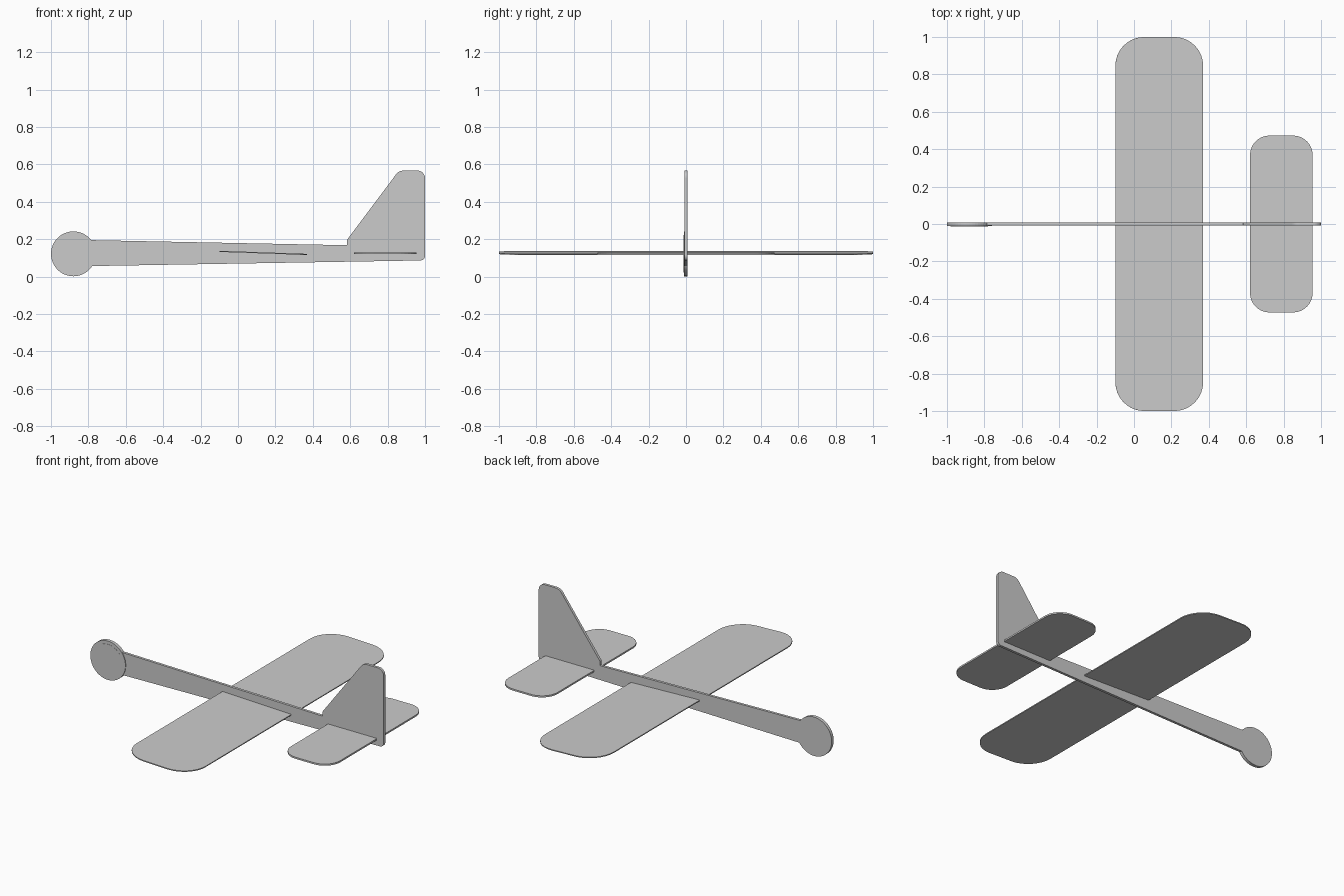
import bpy, bmesh, math
from mathutils import Vector, Matrix

if "Cube" in bpy.data.objects:
    bpy.data.objects.remove(bpy.data.objects["Cube"], do_unlink=True)

grey = bpy.data.materials.new("plain grey")
grey.use_nodes = True
grey.diffuse_color = (0.6, 0.6, 0.6, 1)
grey.node_tree.nodes["Principled BSDF"].inputs["Base Color"].default_value = (0.6, 0.6, 0.6, 1)


def rounded(corners, steps=8):
    """Outline from (x, y, radius) corners, each replaced by a tangent arc."""
    out = []
    for i, (x, y, r) in enumerate(corners):
        p = Vector((x, y))
        a = (Vector(corners[i - 1][:2]) - p).normalized()
        b = (Vector(corners[(i + 1) % len(corners)][:2]) - p).normalized()
        if r == 0:
            out.append(p)
            continue
        half = a.angle(b) / 2
        centre = p + (a + b).normalized() * (r / math.sin(half))
        start = p + a * (r / math.tan(half)) - centre
        end = p + b * (r / math.tan(half)) - centre
        sweep = start.angle_signed(end)
        for k in range(steps + 1):
            out.append(centre + Matrix.Rotation(-sweep * k / steps, 2) @ start)
    return out


def plate(name, outline, thickness, matrix):
    """Flat sheet cut to an outline, centred on its own plane."""
    bm = bmesh.new()
    face = bm.faces.new([bm.verts.new((x, y, -thickness / 2)) for x, y in outline])
    top = bmesh.ops.extrude_face_region(bm, geom=[face])["geom"]
    bmesh.ops.translate(bm, vec=(0, 0, thickness),
                        verts=[v for v in top if isinstance(v, bmesh.types.BMVert)])
    bmesh.ops.recalc_face_normals(bm, faces=bm.faces)
    mesh = bpy.data.meshes.new(name)
    bm.to_mesh(mesh)
    bm.free()
    mesh.materials.append(grey)
    obj = bpy.data.objects.new(name, mesh)
    bpy.context.collection.objects.link(obj)
    obj.matrix_world = matrix
    return obj


def circle(x, y, r, n=48):
    return [(x + r * math.cos(math.tau * k / n), y + r * math.sin(math.tau * k / n))
            for k in range(n)]


def upright(y):
    return Matrix.Translation((0, y, 0)) @ Matrix.Rotation(math.pi / 2, 4, "X")


def panel(name, x0, x1, span, r, z, thickness, tilt):
    """Horizontal flying surface: one half on each side of the body."""
    mid, half = (x0 + x1) / 2, (x1 - x0) / 2
    place = Matrix.Translation((mid, 0, z)) @ Matrix.Rotation(tilt, 4, "Y")
    for side, s in (("left", 1), ("right", -1)):
        corners = [(-half, 0.003 * s, 0.012), (half, 0.003 * s, 0.012),
                   (half, span * s, r), (-half, span * s, r)]
        plate(f"{name}_{side}", rounded(corners), thickness, place)


# Body and fin cut from one sheet
body = [(-0.88, 0.055, 0), (1, 0.087, 0.025), (1, 0.567, 0.04), (0.86, 0.567, 0.05),
        (0.583, 0.197, 0.012), (0.583, 0.168, 0), (-0.88, 0.197, 0)]
plate("body_and_fin", rounded(body), 0.016, upright(0))

# Round nose with a weight set into its front side
plate("nose_disc", circle(-0.88, 0.122, 0.12), 0.02, upright(-0.002))
plate("nose_weight", circle(-0.88, 0.122, 0.1), 0.002, upright(-0.0115))

# Wing sits nose-up, tailplane sits level
panel("wing", -0.1, 0.37, 1, 0.155, 0.127, 0.006, math.radians(2))
panel("tailplane", 0.62, 0.955, 0.473, 0.105, 0.125, 0.01, 0)
